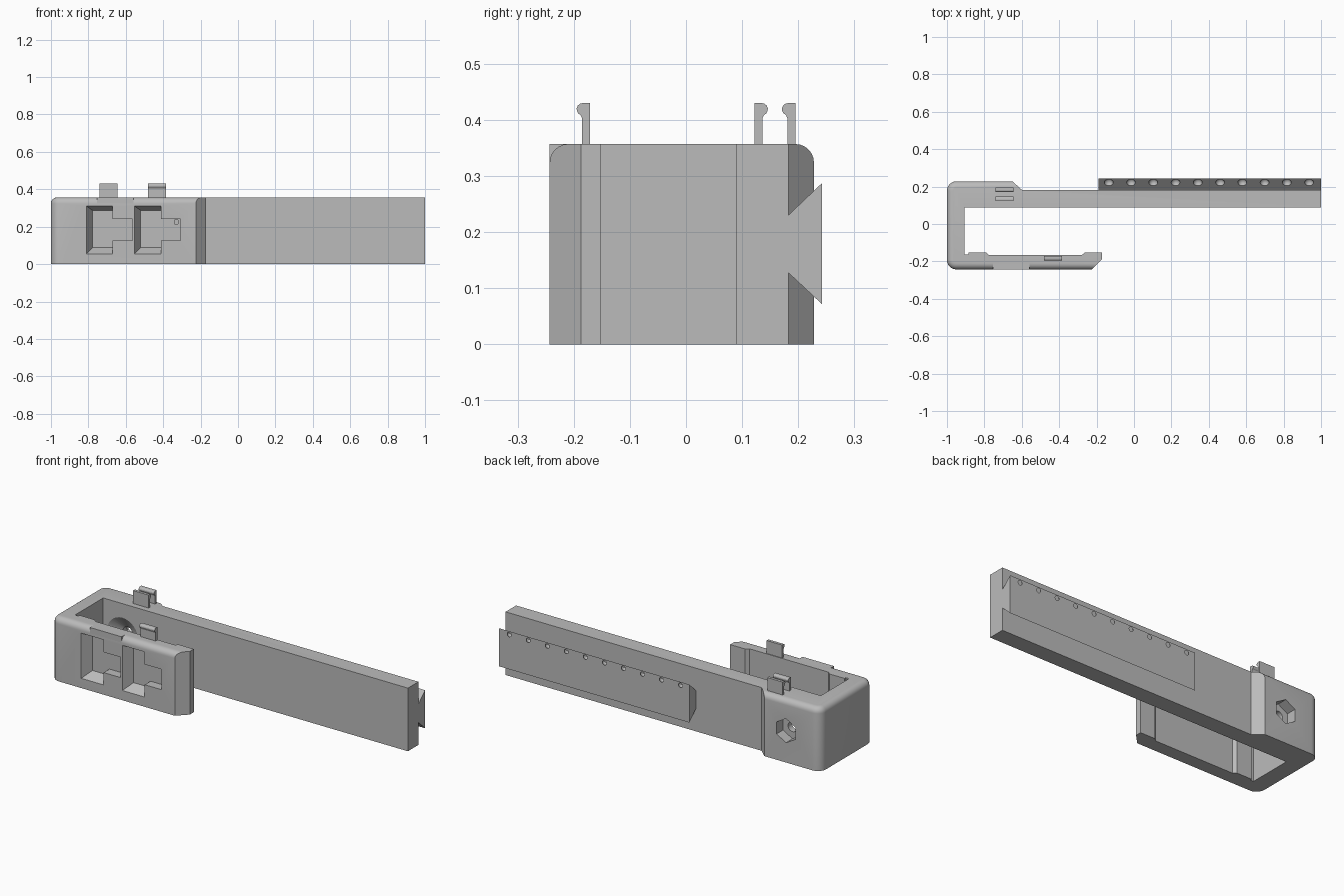
import bpy, bmesh, math
from mathutils import Vector, Matrix

cube = bpy.data.objects.get("Cube")
if cube:
    bpy.data.objects.remove(cube, do_unlink=True)

GREY = (0.5, 0.5, 0.5, 1)
mat = bpy.data.materials.new("plain grey")
mat.use_nodes = True
mat.diffuse_color = GREY
mat.node_tree.nodes["Principled BSDF"].inputs["Base Color"].default_value = GREY
H, R = 0.357, 0.033


def finish(name, bm):
    bmesh.ops.recalc_face_normals(bm, faces=bm.faces)
    mesh = bpy.data.meshes.new(name)
    bm.to_mesh(mesh)
    bm.free()
    mesh.materials.append(mat)
    obj = bpy.data.objects.new(name, mesh)
    bpy.context.collection.objects.link(obj)
    return obj


def prism(points, direction):
    """Extrude a closed outline of 3D points along a direction."""
    bm = bmesh.new()
    face = bm.faces.new([bm.verts.new(p) for p in points])
    ext = bmesh.ops.extrude_face_region(bm, geom=[face])
    verts = [g for g in ext["geom"] if isinstance(g, bmesh.types.BMVert)]
    bmesh.ops.translate(bm, verts=verts, vec=direction)
    bmesh.ops.recalc_face_normals(bm, faces=bm.faces)
    return bm


def box(x0, x1, y0, y1, z0, z1):
    return prism([(x0, y0, z0), (x1, y0, z0), (x1, y1, z0), (x0, y1, z0)], (0, 0, z1 - z0))


def cone(x, z, y0, y1, r0, r1, sides):
    """Cone or cylinder lying along y, radius r0 at y0 and r1 at y1."""
    bm = bmesh.new()
    place = Matrix.Translation((x, (y0 + y1) / 2, z)) @ Matrix.Rotation(-math.pi / 2, 4, "X")
    bmesh.ops.create_cone(bm, cap_ends=True, segments=sides, radius1=r0, radius2=r1,
                          depth=y1 - y0, matrix=place)
    return bm


def cut(obj, bm):
    """Subtract a shape and bake the result."""
    cutter = finish("cutter", bm)
    cutter.hide_render = True
    mod = obj.modifiers.new("cut", "BOOLEAN")
    mod.operation, mod.solver, mod.object = "DIFFERENCE", "EXACT", cutter
    deps = bpy.context.evaluated_depsgraph_get()
    old, obj.data = obj.data, bpy.data.meshes.new_from_object(obj.evaluated_get(deps))
    obj.modifiers.clear()
    obj.data.name = obj.name
    bpy.data.meshes.remove(old)
    bpy.data.objects.remove(cutter, do_unlink=True)


def arc(cx, cy, r, start, end, n=6):
    angles = [math.radians(start + (end - start) * i / n) for i in range(n + 1)]
    return [(cx + r * math.cos(a), cy + r * math.sin(a)) for a in angles]


# Hooked body: plan outline raised to full height
outer = [(-0.6, 0.183), (-0.65, 0.228)]
outer += arc(-0.95, 0.178, 0.05, 90, 180) + arc(-0.95, -0.193, 0.05, 180, 270)
outer += [(-0.225, -0.243), (-0.17, -0.187)]
inner = [(-0.17, -0.152), (-0.262, -0.152), (-0.28, -0.167), (-0.775, -0.167), (-0.79, -0.152),
         (-0.885, -0.152), (-0.885, -0.163), (-0.905, -0.163), (-0.905, 0.089),
         (1, 0.089), (1, 0.183)]
bm = prism([(x, y, 0) for x, y in outer + inner], (0, 0, H))

# Round the top outer rim, stopping at the two slanted ends
rim = [Vector((x, y, H)) for x, y in outer[1:-1]]
on_rim = lambda v: any((v.co - p).length < 1e-4 for p in rim)
edges = [e for e in bm.edges if all(on_rim(v) for v in e.verts)]
bmesh.ops.bevel(bm, geom=edges, offset=R, offset_type="OFFSET", segments=6, profile=0.5,
                affect="EDGES", clamp_overlap=True)
body = finish("hooked_body", bm)

# Two T-shaped pockets with sloped sides in the front wall
for x in (-0.81, -0.553):
    bm = bmesh.new()
    rings = ((-0.3, 0, 0.055, 0.31), (-0.243, 0, 0.055, 0.31), (-0.19, 0.033, 0.088, 0.287))
    for y, dx, z0, z1 in rings:
        for px in (x + dx, x + 0.14):
            for pz in (z0, z1):
                bm.verts.new((px, y, pz))
    bmesh.ops.convex_hull(bm, input=bm.verts)
    cut(body, bm)
    cut(body, box(x + 0.1, x + 0.245, -0.3, -0.191, 0.125, 0.24))
cut(body, box(-0.34, -0.32, -0.3, -0.178, 0.215, 0.236))

# Nut recess, bolt hole and countersink through the rear wall
HX, HZ = -0.785, 0.18
cut(body, cone(HX, HZ, 0.17, 0.3, 0.068, 0.068, 6))
cut(body, cone(HX, HZ, 0.0, 0.3, 0.028, 0.028, 24))
cut(body, cone(HX, HZ, 0.079, 0.135, 0.112, 0.028, 32))

# Square lip interrupting the rounded front rim
finish("front_lip", box(-0.755, -0.558, -0.243, -0.195, 0.315, H))

# Dovetail rail with a row of dimples along its upper edge
rail = finish("dovetail_rail", prism(
    [(-0.19, 0.18, 0.13), (-0.19, 0.242, 0.072), (-0.19, 0.242, 0.287), (-0.19, 0.18, 0.228)],
    (1.19, 0, 0)))
dimples = bmesh.new()
for i in range(10):
    bmesh.ops.create_uvsphere(dimples, u_segments=16, v_segments=10, radius=0.024,
                              matrix=Matrix.Translation((-0.135 + 0.119 * i, 0.222, 0.268)))
cut(rail, dimples)


# Upright spring clips with a rounded hook on one side
def clip(name, x, y, side):
    t = 0.007
    outline = [(-t, 0.32), (t, 0.32), (t, 0.402)]
    outline += arc(0.006, 0.419, 0.011, -70, 90, 6) + [(-t, 0.43)]
    finish(name, prism([(x, y + side * p, z) for p, z in outline], (0.096, 0, 0)))


clip("front_clip", -0.481, -0.178, -1)
clip("rear_inner_clip", -0.741, 0.129, 1)
clip("rear_outer_clip", -0.741, 0.188, -1)

# Smooth the rounded parts, keeping edges sharp
bpy.ops.object.select_all(action="DESELECT")
for obj in (body, rail):
    obj.select_set(True)
bpy.context.view_layer.objects.active = body
bpy.ops.object.shade_smooth_by_angle(angle=math.radians(30))
